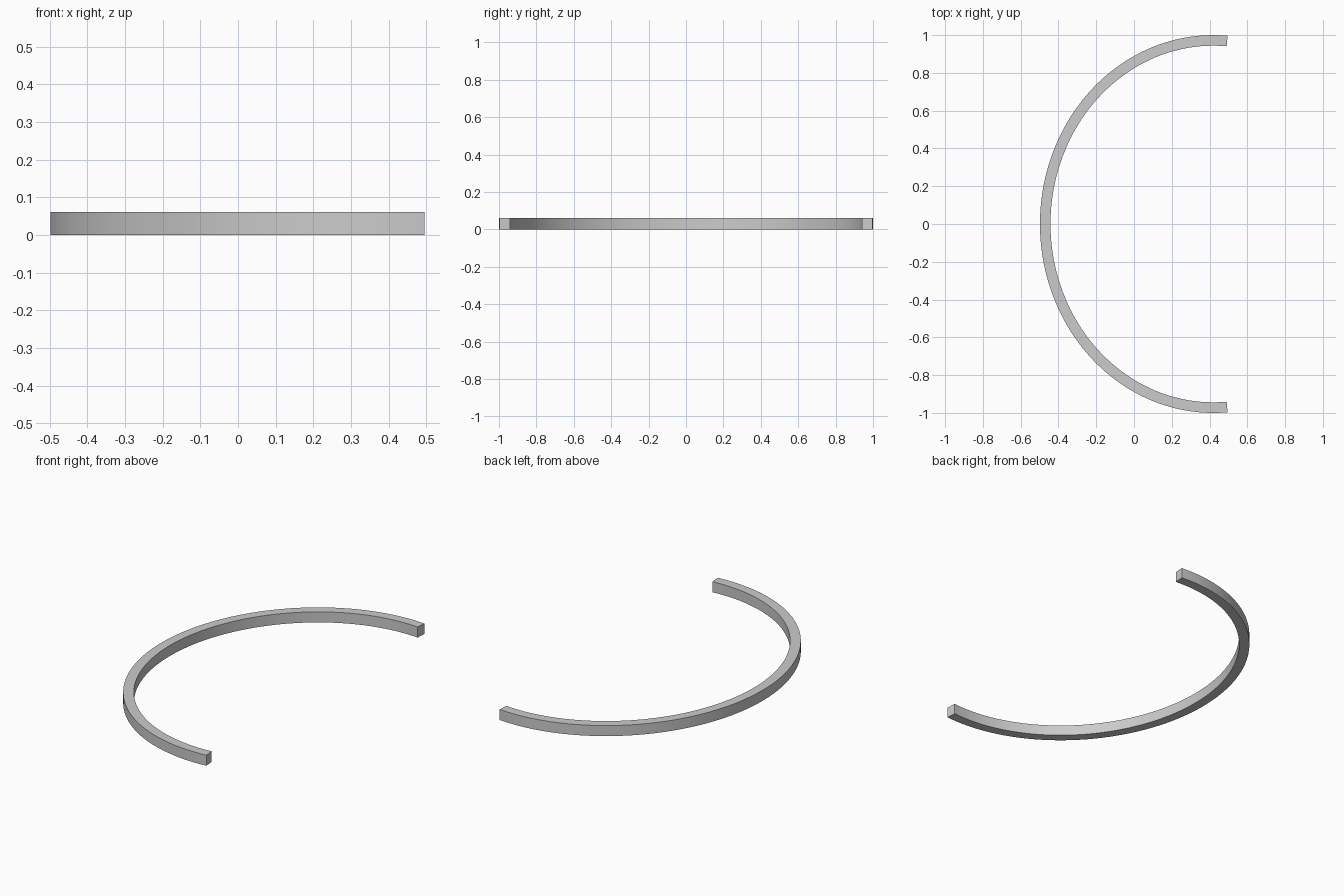
import bpy, bmesh, math

if "Cube" in bpy.data.objects:
    bpy.data.objects.remove(bpy.data.objects["Cube"])

CX, RX, RY = 0.42, 0.918, 1.0    # outer ellipse, centred at (CX, 0)
WIDTH, HEIGHT = 0.056, 0.061
END = math.radians(85.3)         # half opening angle, measured from +x
STEPS = 128

# Open oval band: sweep a rectangular section along the arc
bm = bmesh.new()
sections = []
for i in range(STEPS + 1):
    a = END + (2 * math.pi - 2 * END) * i / STEPS
    c, s = math.cos(a), math.sin(a)
    corners = [(0, 0), (WIDTH, 0), (WIDTH, HEIGHT), (0, HEIGHT)]
    sections.append([bm.verts.new((CX + (RX - w) * c, (RY - w) * s, z))
                     for w, z in corners])

for a, b in zip(sections, sections[1:]):
    for k in range(4):
        n = (k + 1) % 4
        bm.faces.new((a[k], a[n], b[n], b[k]))

# End caps
bm.faces.new(sections[0])
bm.faces.new(sections[-1])
bmesh.ops.recalc_face_normals(bm, faces=bm.faces[:])

mesh = bpy.data.meshes.new("open_band")
bm.to_mesh(mesh)
bm.free()
band = bpy.data.objects.new("open_band", mesh)
bpy.context.collection.objects.link(band)

# Smooth along the curve, crisp at the corners
bpy.context.view_layer.objects.active = band
band.select_set(True)
bpy.ops.object.shade_smooth_by_angle(angle=math.radians(30))
